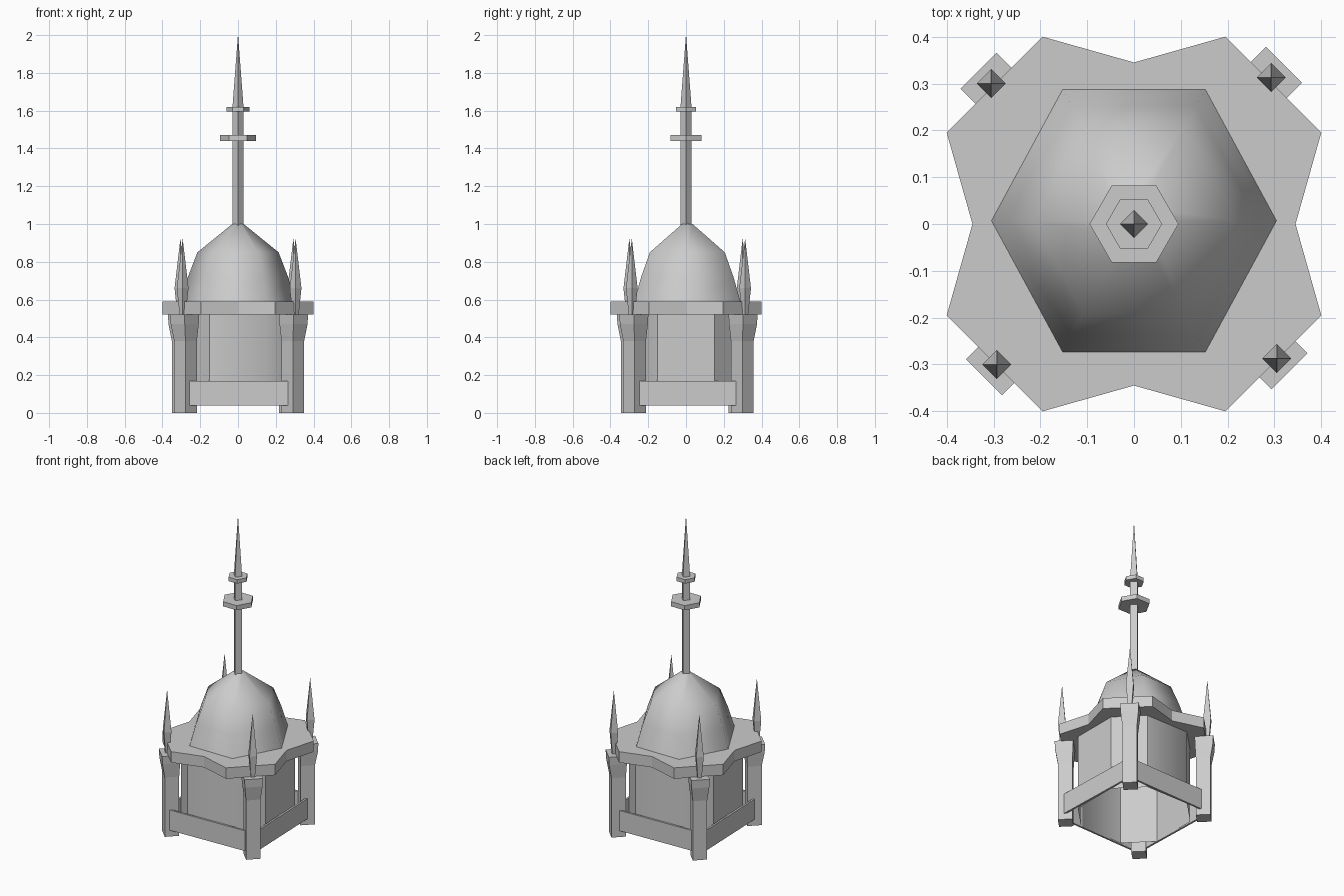
import bpy, bmesh, math
from mathutils import Vector

cube = bpy.data.objects.get("Cube")
if cube:
    bpy.data.objects.remove(cube, do_unlink=True)

stone = bpy.data.materials.new("grey stone")
stone.use_nodes = True
stone.diffuse_color = (0.6, 0.6, 0.6, 1)
stone.node_tree.nodes["Principled BSDF"].inputs["Base Color"].default_value = (0.6, 0.6, 0.6, 1)


def finish(name, bm, smooth=None):
    bmesh.ops.recalc_face_normals(bm, faces=bm.faces)
    mesh = bpy.data.meshes.new(name)
    bm.to_mesh(mesh)
    bm.free()
    mesh.materials.append(stone)
    obj = bpy.data.objects.new(name, mesh)
    bpy.context.collection.objects.link(obj)
    if smooth:
        bpy.ops.object.select_all(action='DESELECT')
        obj.select_set(True)
        bpy.context.view_layer.objects.active = obj
        bpy.ops.object.shade_smooth_by_angle(angle=math.radians(smooth))
    return obj


def turned(name, sides, profile, centre=(0, 0), depth=1.0, smooth=None):
    """Stack rings of (radius, height) into a closed solid; depth scales y."""
    bm = bmesh.new()
    rings = []
    for r, z in profile:
        ring = []
        for i in range(sides):
            a = math.tau * i / sides
            ring.append(bm.verts.new((centre[0] + r * math.cos(a),
                                      centre[1] + r * math.sin(a) * depth, z)))
        rings.append(ring)
    for low, high in zip(rings, rings[1:]):
        for i in range(sides):
            j = (i + 1) % sides
            bm.faces.new((low[i], low[j], high[j], high[i]))
    bm.faces.new(rings[0][::-1])
    bm.faces.new(rings[-1])
    return finish(name, bm, smooth)


def slab(name, outline, z0, z1):
    """Extrude a flat outline upward."""
    bm = bmesh.new()
    face = bm.faces.new([bm.verts.new((x, y, z0)) for x, y in outline])
    top = bmesh.ops.extrude_face_region(bm, geom=[face])["geom"]
    bmesh.ops.translate(bm, vec=(0, 0, z1 - z0),
                        verts=[v for v in top if isinstance(v, bmesh.types.BMVert)])
    return finish(name, bm)


def spin4(points):
    """Repeat plan points at the four quarter turns."""
    out = []
    for k in range(4):
        c, s = round(math.cos(k * math.pi / 2)), round(math.sin(k * math.pi / 2))
        out += [(x * c - y * s, x * s + y * c) for x, y in points]
    return out


# Star-shaped deck
slab("deck", spin4([(0.345, 0), (0.4, 0.195), (0.195, 0.4)]), 0.52, 0.59)

# Eight-sided chamber: a thin wall, open underneath
bm = bmesh.new()
plan = spin4([(0.3, 0.15), (0.15, 0.3)])
low = [bm.verts.new((x, y, 0.04)) for x, y in plan]
high = [bm.verts.new((x, y, 0.521)) for x, y in plan]
for i in range(8):
    j = (i + 1) % 8
    bm.faces.new((low[i], low[j], high[j], high[i]))
for f in bm.faces:
    f.smooth = True
for e in bm.edges:
    x, y = e.verts[0].co.x, e.verts[0].co.y
    e.smooth = x * y < 0 and abs(y) > abs(x)
finish("chamber", bm)

# Dome
turned("dome", 6, [(0.305, 0.588), (0.265, 0.72), (0.215, 0.85), (0.03, 1.0)],
       centre=(0, 0.007), depth=1.065, smooth=65)

# Spire with two hexagonal collars
turned("spire", 4, [(0.03, 0.98), (0.03, 1.61), (0.0005, 2.0)])
turned("lower_collar", 6, [(0.095, 1.44), (0.095, 1.47)])
turned("upper_collar", 6, [(0.06, 1.595), (0.06, 1.62)])

# Corner columns with flared heads, each carrying a pinnacle
corners = {"back_left": (0.293, 0.313), "back_right": (-0.305, 0.3),
           "front_right": (-0.293, -0.3), "front_left": (0.305, -0.287)}
for label, (px, py) in corners.items():
    sx, sy = math.copysign(1, px), math.copysign(1, py)
    col = turned("column_" + label, 4,
                 [(0.06, 0), (0.06, 0.38), (0.074, 0.47), (0.077, 0.522)],
                 centre=(px - 0.015 * sx, py - 0.015 * sy))
    # push the heads slightly outward
    for v in col.data.vertices:
        if v.co.z > 0.4:
            v.co.x += 0.004 * sx
            v.co.y += 0.004 * sy
    turned("pinnacle_" + label, 4, [(0.016, 0.52), (0.031, 0.66), (0.0005, 0.92)], centre=(px, py))

# Low rails between the columns, set slightly askew
for k, label in enumerate(("left", "back", "right", "front")):
    a = k * math.pi / 2
    out = Vector((math.cos(a), math.sin(a)))
    side = Vector((-math.sin(a), math.cos(a))) * 0.265
    start, end = out * 0.325 - side, out * 0.308 + side
    slab("rail_" + label, [start, end, end - out * 0.012, start - out * 0.012], 0.04, 0.17)
